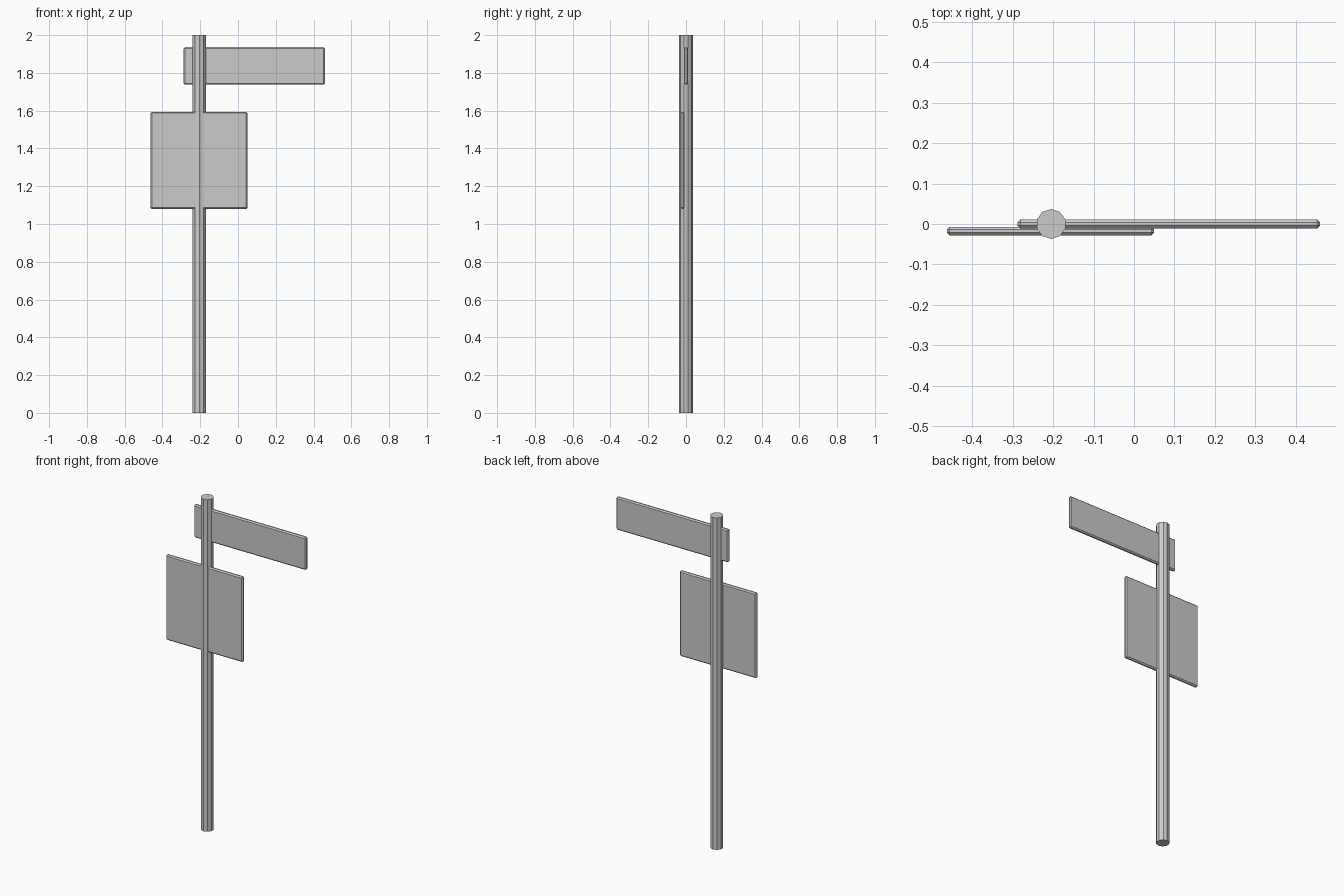
import bpy, bmesh
from mathutils import Matrix, Vector

if "Cube" in bpy.data.objects:
    bpy.data.objects.remove(bpy.data.objects["Cube"])


def add_object(name, bm):
    mesh = bpy.data.meshes.new(name)
    bm.to_mesh(mesh)
    bm.free()
    obj = bpy.data.objects.new(name, mesh)
    bpy.context.collection.objects.link(obj)
    return obj


def panel(name, x, y, z):
    """Thin chamfered board given its (min, max) range on each axis."""
    size = Vector([b - a for a, b in (x, y, z)])
    centre = Vector([(a + b) / 2 for a, b in (x, y, z)])
    bm = bmesh.new()
    bmesh.ops.create_cube(bm, size=1, matrix=Matrix.Translation(centre) @ Matrix.Diagonal(size).to_4x4())
    obj = add_object(name, bm)
    bevel = obj.modifiers.new("chamfer", 'BEVEL')
    bevel.width = 0.007
    bevel.segments = 1
    return obj


# Ten-sided post, a corner facing the front
bm = bmesh.new()
bmesh.ops.create_cone(bm, cap_ends=True, segments=10, radius1=0.037, radius2=0.037,
                      depth=2, matrix=Matrix.Translation((-0.205, 0, 1)))
add_object("post", bm)

# Long direction board and square notice board
panel("direction_board", (-0.288, 0.46), (-0.011, 0.011), (1.738, 1.936))
panel("notice_board", (-0.463, 0.05), (-0.028, -0.007), (1.08, 1.594))
